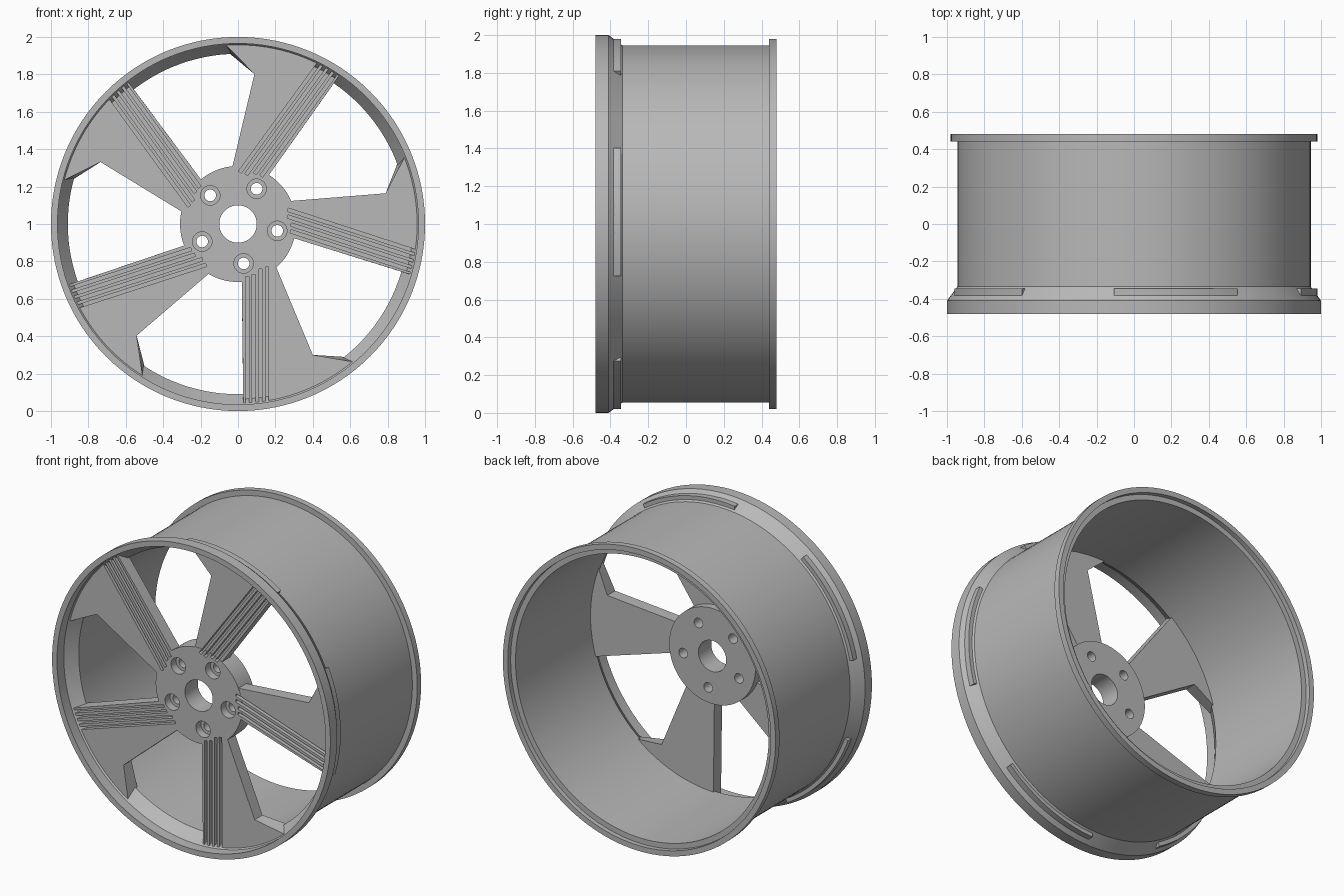
import bpy, bmesh
from math import sin, cos, pi, radians, atan2, hypot

if "Cube" in bpy.data.objects:
    bpy.data.objects.remove(bpy.data.objects["Cube"])

metal = bpy.data.materials.new("grey metal")
metal.use_nodes = True
metal.diffuse_color = (0.48, 0.48, 0.48, 1)
metal.node_tree.nodes["Principled BSDF"].inputs["Base Color"].default_value = (0.48, 0.48, 0.48, 1)

SEG = 128
FRONT, BACK = -0.40, -0.32      # spoke front and back faces
STEP = 2 * pi / 5


def finish(bm, name):
    bmesh.ops.recalc_face_normals(bm, faces=bm.faces)
    mesh = bpy.data.meshes.new(name)
    bm.to_mesh(mesh)
    bm.free()
    mesh.materials.append(metal)
    ob = bpy.data.objects.new(name, mesh)
    ob.location.z = 1
    bpy.context.collection.objects.link(ob)
    return ob


def revolve(name, profile):
    """Closed (radius, y) profile turned about the wheel axis."""
    bm = bmesh.new()
    rings = [[bm.verts.new((r * cos(a), y, r * sin(a))) for r, y in profile]
             for a in (2 * pi * i / SEG for i in range(SEG))]
    n = len(profile)
    for i in range(SEG):
        p, q = rings[i], rings[(i + 1) % SEG]
        for k in range(n):
            m = (k + 1) % n
            bm.faces.new((p[k], p[m], q[m], q[k]))
    return finish(bm, name)


def prism(bm, front, back, y0, y1, turn=0):
    """Extrude a front-plane outline, turned about the wheel axis."""
    c, s = cos(turn), sin(turn)
    a, b = [[bm.verts.new((x * c - z * s, y, x * s + z * c)) for x, z in pts]
            for pts, y in ((front, y0), (back, y1))]
    bm.faces.new(a)
    bm.faces.new(b[::-1])
    for i in range(len(a)):
        j = (i + 1) % len(a)
        bm.faces.new((a[i], b[i], b[j], a[j]))


def arc(r, a0, a1, n=16):
    return [(r * cos(a0 + (a1 - a0) * i / n), r * sin(a0 + (a1 - a0) * i / n))
            for i in range(n + 1)]


def disc(x, z, r, n=32):
    return [(x + r * cos(2 * pi * i / n), z + r * sin(2 * pi * i / n)) for i in range(n)]


def select(ob):
    bpy.ops.object.select_all(action='DESELECT')
    ob.select_set(True)
    bpy.context.view_layer.objects.active = ob


def cut(ob, cutter):
    mod = ob.modifiers.new("cut", 'BOOLEAN')
    mod.operation = 'DIFFERENCE'
    mod.solver = 'EXACT'
    mod.object = cutter
    select(ob)
    bpy.ops.object.modifier_apply(modifier=mod.name)


# Barrel with front lip, conical shoulder and rear flange
barrel = revolve("rim_barrel", [
    (0.965, -0.48), (1.0, -0.48), (1.0, -0.41), (0.945, -0.335),
    (0.945, 0.44), (0.98, 0.44), (0.98, 0.48), (0.945, 0.48),
    (0.945, 0.45), (0.91, 0.45), (0.91, -0.335), (0.965, -0.41)])

# Hub with centre bore
hub = revolve("hub", [(0.10, FRONT - 0.002), (0.31, FRONT - 0.002),
                      (0.31, -0.27), (0.10, -0.27)])

# Bolt holes: through holes and wider recesses
bolt_angle = atan2(-0.21, 0.03)
bolts = [(0.213 * cos(bolt_angle + i * STEP), 0.213 * sin(bolt_angle + i * STEP))
         for i in range(5)]
cutters = []
for name, r, depth in (("bolt_recess_cutter", 0.052, -0.35), ("bolt_hole_cutter", 0.031, -0.2)):
    bm = bmesh.new()
    for x, z in bolts:
        prism(bm, disc(x, z, r), disc(x, z, r), -0.5, depth)
    cutters.append(finish(bm, name))

# Groove cutter: four slots along the straight edge of each spoke
bm = bmesh.new()
for i in range(5):
    for k, start in enumerate((-0.28, -0.27, -0.24, -0.23)):
        x = 0.05 + 0.035 * k
        box = [(x - 0.009, start), (x - 0.009, -1.0), (x + 0.009, -1.0), (x + 0.009, start)]
        prism(bm, box, box, -0.5, FRONT + 0.03, i * STEP)
grooves = finish(bm, "groove_cutter")

for c in cutters + [grooves]:
    c.hide_render = True
    cut(hub, c)

# Spokes: fan-shaped blades, plus end tabs that show through the shoulder
START, END, TAB_END = radians(-88.3), radians(-50), radians(-47.7)


def blade(r):
    return [(0.02, -0.29)] + arc(r, START, END) + [(0.40, -0.70), (0.20, -0.22)]


tab = arc(0.98, START, TAB_END) + arc(0.955, TAB_END, START)
parts = [barrel, hub]
for i in range(5):
    bm = bmesh.new()
    prism(bm, blade(0.962), blade(0.93), FRONT, BACK, i * STEP)
    spoke = finish(bm, f"spoke_{i + 1}")
    cut(spoke, grooves)
    bm = bmesh.new()
    prism(bm, tab, tab, -0.39, -0.345, i * STEP)
    parts += [spoke, finish(bm, f"spoke_tab_{i + 1}")]

for c in cutters + [grooves]:
    bpy.data.objects.remove(c)

for ob in parts:
    select(ob)
    bpy.ops.object.shade_smooth_by_angle(angle=radians(25))
